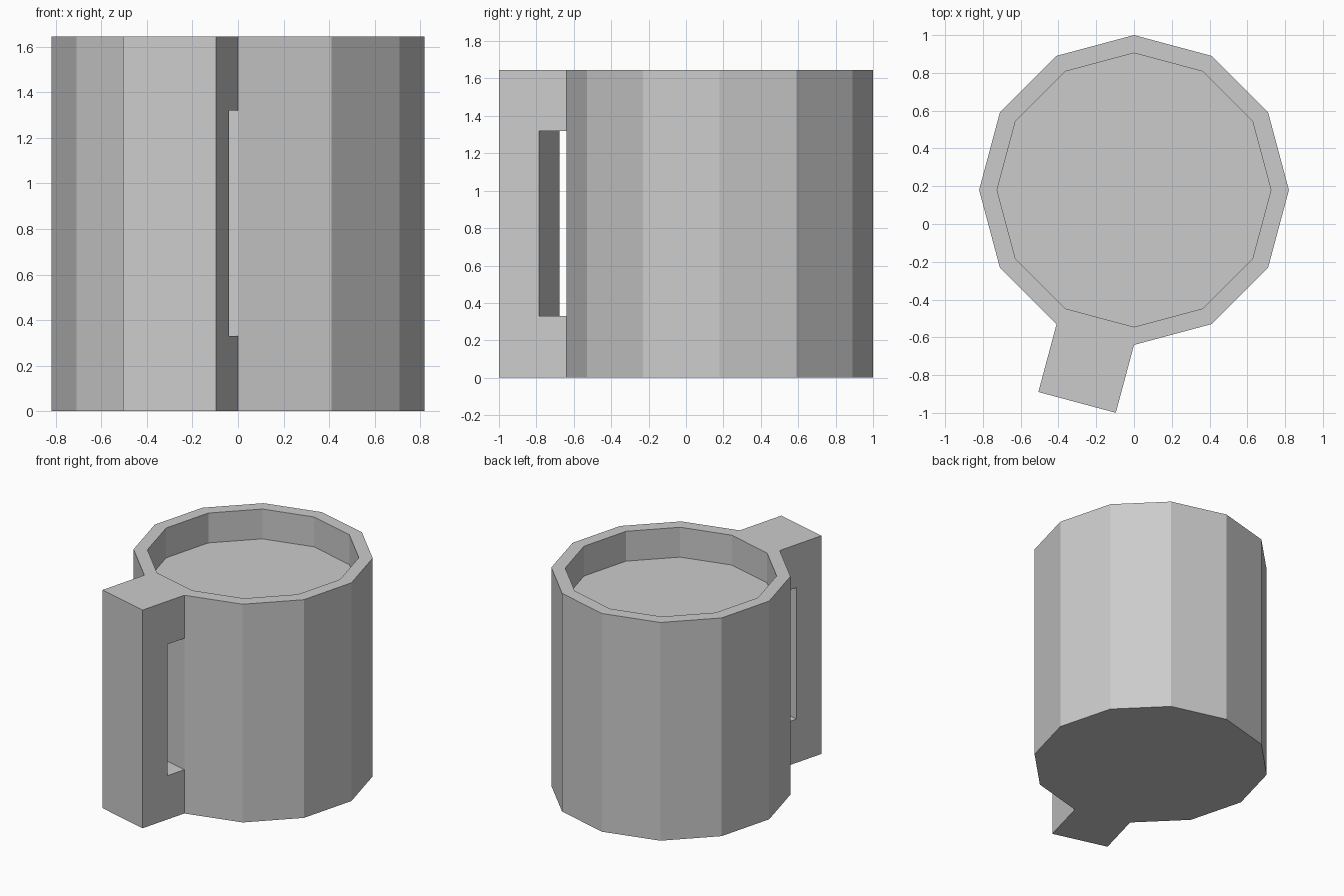
import bpy, bmesh
from math import cos, sin, pi, radians
from mathutils import Vector

if "Cube" in bpy.data.objects:
    bpy.data.objects.remove(bpy.data.objects["Cube"])

SIDES, CY, R_OUT, R_IN = 12, 0.18, 0.82, 0.725
HEIGHT, FILL = 1.645, 1.42


def make_object(name, bm):
    bmesh.ops.recalc_face_normals(bm, faces=bm.faces)
    mesh = bpy.data.meshes.new(name)
    bm.to_mesh(mesh)
    bm.free()
    obj = bpy.data.objects.new(name, mesh)
    bpy.context.collection.objects.link(obj)
    return obj


def rim_point(r, angle, z):
    return Vector((r * cos(angle), CY + r * sin(angle), z))


# Mug body: outer wall, rim, inner wall and the flat surface of the drink
bm = bmesh.new()
rings = [[bm.verts.new(rim_point(r, 2 * pi * i / SIDES, z)) for i in range(SIDES)]
         for r, z in [(R_OUT, 0), (R_OUT, HEIGHT), (R_IN, HEIGHT), (R_IN, FILL)]]
for low, high in zip(rings, rings[1:]):
    for i in range(SIDES):
        j = (i + 1) % SIDES
        bm.faces.new((low[i], low[j], high[j], high[i]))
bm.faces.new(rings[0])
bm.faces.new(rings[-1])
make_object("mug_body", bm)

# Handle: C-shaped profile (distance from wall, height) spanning one body side
PROFILE = [(0, 0), (0.372, 0), (0.372, HEIGHT), (0, HEIGHT),
           (0, 1.32), (0.15, 1.32), (0.15, 0.33), (0, 0.33)]
OPEN_EDGES = (3, 7)  # ends that join the wall
out = Vector((cos(radians(255)), sin(radians(255)), 0))
bm = bmesh.new()
left, right = [[bm.verts.new(rim_point(R_OUT, radians(a), z) + out * d) for d, z in PROFILE]
               for a in (240, 270)]
bm.faces.new(left)
bm.faces.new(right)
for i in range(len(PROFILE)):
    if i not in OPEN_EDGES:
        j = (i + 1) % len(PROFILE)
        bm.faces.new((left[i], left[j], right[j], right[i]))
make_object("handle", bm)
